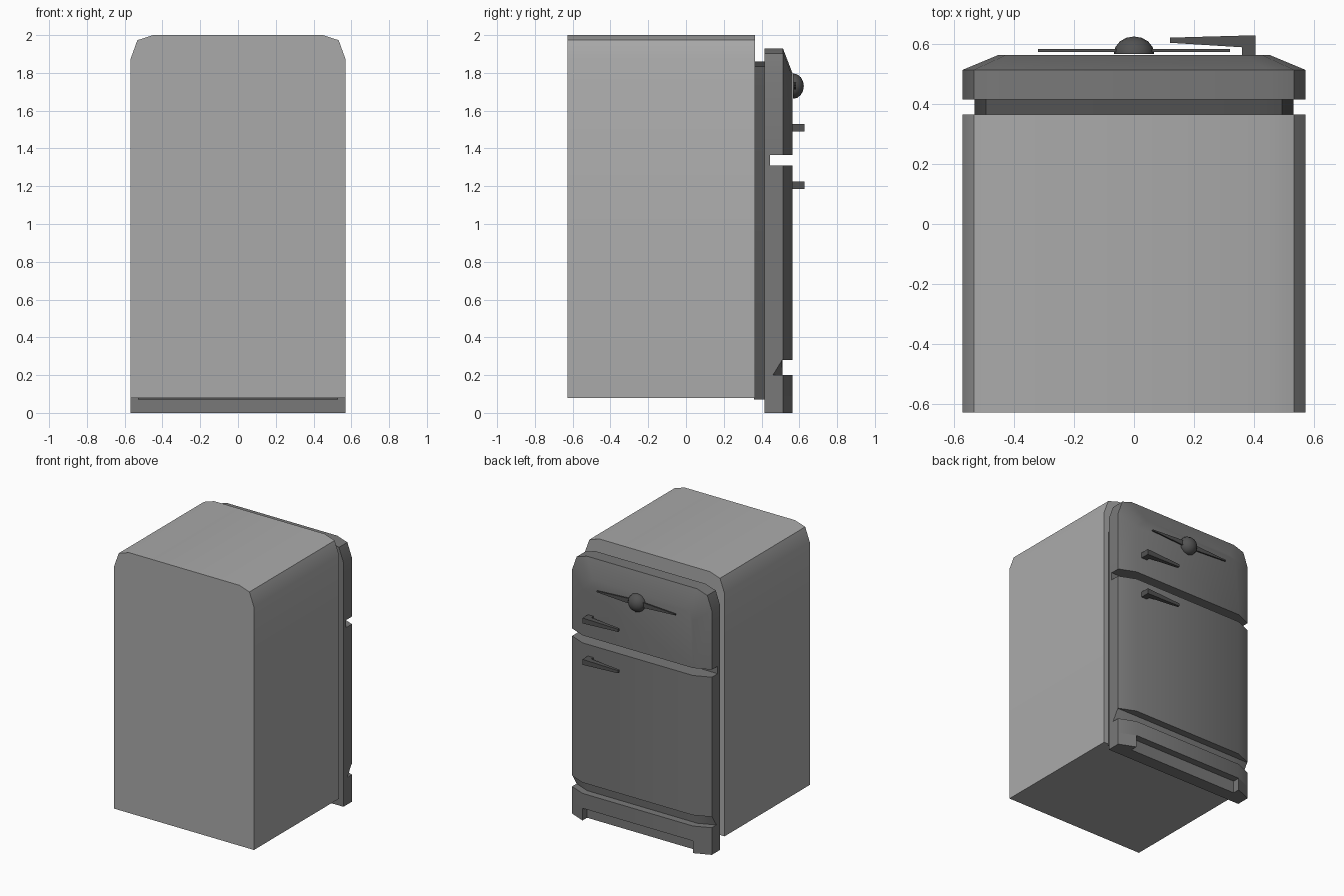
import bpy, bmesh, math
from mathutils import Matrix

if "Cube" in bpy.data.objects:
    bpy.data.objects.remove(bpy.data.objects["Cube"])


def material(name, v):
    m = bpy.data.materials.new(name)
    m.diffuse_color = (v, v, v, 1)
    m.use_nodes = True
    m.node_tree.nodes["Principled BSDF"].inputs["Base Color"].default_value = m.diffuse_color
    return m


BODY = material("body_grey", 0.40)
DOOR = material("door_grey", 0.19)
DARK = material("dark_grey", 0.085)


def finish(name, bm, mat, smooth=True):
    bmesh.ops.recalc_face_normals(bm, faces=bm.faces)
    me = bpy.data.meshes.new(name)
    bm.to_mesh(me)
    bm.free()
    ob = bpy.data.objects.new(name, me)
    bpy.context.collection.objects.link(ob)
    me.materials.append(mat)
    if smooth:
        bpy.ops.object.select_all(action='DESELECT')
        ob.select_set(True)
        bpy.context.view_layer.objects.active = ob
        bpy.ops.object.shade_smooth_by_angle(angle=math.radians(30))
    return ob


def loft(name, rings, mat, smooth=True):
    """Join matching rings of points and cap both ends."""
    bm = bmesh.new()
    vs = [[bm.verts.new(p) for p in r] for r in rings]
    n = len(rings[0])
    for a, b in zip(vs, vs[1:]):
        for i in range(n):
            j = (i + 1) % n
            bm.faces.new((a[i], a[j], b[j], b[i]))
    bm.faces.new(vs[0])
    bm.faces.new(vs[-1])
    return finish(name, bm, mat, smooth)


def arch(w, z0, z1, y, s=1.0):
    """Outline with clipped upper corners, in the plane at y."""
    right = [(w, z0), (w, z1 - .13 * s), (w - .037 * s, z1 - .027 * s), (w - .12 * s, z1)]
    pts = right + [(-x, z) for x, z in reversed(right)]
    return [(x, y, z) for x, z in pts]


def prism(name, plan, z0, z1, mat):
    return loft(name, [[(x, y, z) for x, y in plan] for z in (z0, z1)], mat)


BACK, EDGE, FRONT = .415, .513, .563

# cabinet and seal
loft("cabinet", [arch(.57, .08, 2, -.628), arch(.57, .08, 2, .365)], BODY)
loft("door_seal", [arch(.53, .07, 1.86, .36), arch(.53, .07, 1.86, .42)], DARK)

# upper door with sloping rim
loft("freezer_door", [arch(.57, 1.365, 1.93, BACK), arch(.57, 1.365, 1.93, EDGE),
                      arch(.45, 1.365, 1.80, FRONT, .7)], DOOR)

# main door, groove floors and base
plan = [(-.57, BACK), (-.57, EDGE), (-.45, FRONT), (.45, FRONT), (.57, EDGE), (.57, BACK)]
prism("main_door", plan, .28, 1.31, DOOR)
prism("upper_groove", [(-.57, BACK), (-.57, .445), (.57, .445), (.57, BACK)], 1.31, 1.365, DOOR)
loft("lower_groove", [[(-.57, BACK, z), (-.57, e, z), (-.45, .51, z),
                       (.45, .51, z), (.57, e, z), (.57, BACK, z)]
                      for z, e in ((.20, .46), (.28, .509))], DOOR)
prism("base_panel", plan, .09, .20, DOOR)
prism("base_feet", plan[:3] + [(-.45, .51), (.45, .51)] + plan[3:], 0, .09, DOOR)

# handles: tapering bar on a short stem
grip = [(.36, .56, .02), (.405, .56, .02), (.405, .628, .02),
        (.12, .62, .01), (.12, .603, .01), (.36, .588, .02)]
for name, z in (("freezer_handle", 1.51), ("main_handle", 1.205)):
    loft(name, [[(x, y, z + s * h) for x, y, h in grip] for s in (-1, 1)], DARK, False)

# emblem: pointed bar with round boss
bar = [(-.32, -.004), (0, -.022), (.32, -.004), (.32, .004), (0, .022), (-.32, .004)]
loft("trim_bar", [[(x, y, 1.73 + z) for x, z in bar] for y in (.573, .583)], DARK, False)
bm = bmesh.new()
bmesh.ops.create_uvsphere(bm, u_segments=12, v_segments=8, radius=.067)
bmesh.ops.rotate(bm, verts=bm.verts, matrix=Matrix.Rotation(math.pi / 2, 3, 'X'))
bmesh.ops.bisect_plane(bm, geom=bm.verts[:] + bm.edges[:] + bm.faces[:],
                       plane_co=(0, -.001, 0), plane_no=(0, 1, 0), clear_inner=True)
bmesh.ops.holes_fill(bm, edges=[e for e in bm.edges if e.is_boundary], sides=0)
bmesh.ops.scale(bm, verts=bm.verts, vec=(1, .85, 1))
bmesh.ops.translate(bm, verts=bm.verts, vec=(0, .567, 1.73))
finish("trim_boss", bm, DARK)
